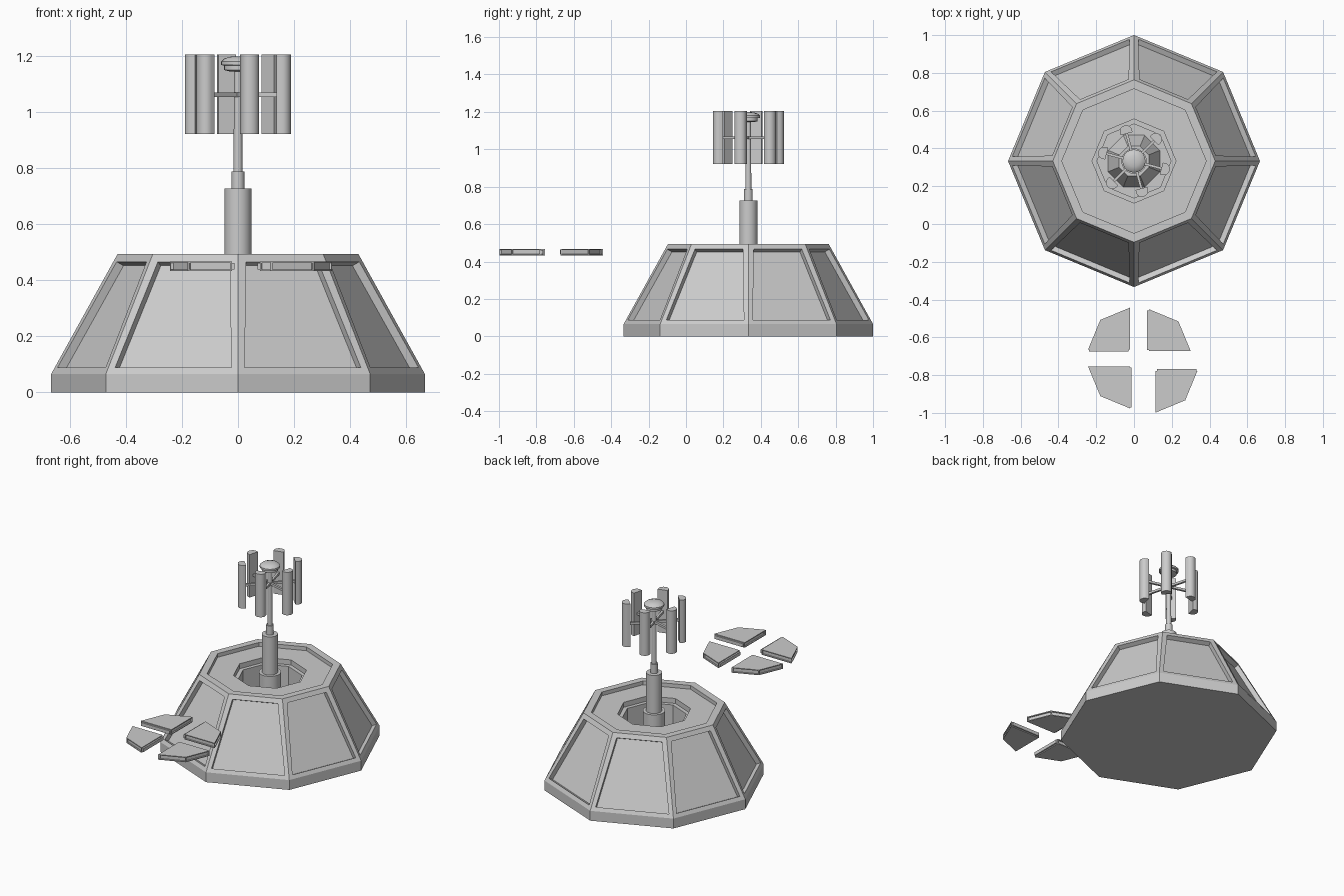
import bpy, bmesh, math
from mathutils import Vector

if "Cube" in bpy.data.objects:
    bpy.data.objects.remove(bpy.data.objects["Cube"])

CY = 1 / 3  # y of the tower axis
grey = bpy.data.materials.new("light_grey")
grey.diffuse_color = (0.6, 0.6, 0.6, 1)
grey.use_nodes = True
grey.node_tree.nodes["Principled BSDF"].inputs["Base Color"].default_value = grey.diffuse_color


def finish(bm, name, smooth=False):
    bmesh.ops.recalc_face_normals(bm, faces=bm.faces)
    me = bpy.data.meshes.new(name)
    bm.to_mesh(me)
    bm.free()
    me.materials.append(grey)
    ob = bpy.data.objects.new(name, me)
    bpy.context.collection.objects.link(ob)
    if smooth:
        bpy.context.view_layer.objects.active = ob
        ob.select_set(True)
        bpy.ops.object.shade_smooth_by_angle(angle=math.radians(35))
        ob.select_set(False)
    return ob


def lathe(profile, n, turn=0.0):
    """Closed solid of revolution: rings of n points, capped at both ends."""
    bm = bmesh.new()
    rings = []
    for r, z in profile:
        rings.append([bm.verts.new((r * math.cos(turn + math.tau * i / n),
                                    CY + r * math.sin(turn + math.tau * i / n), z))
                      for i in range(n)])
    for a, b in zip(rings, rings[1:]):
        for i in range(n):
            j = (i + 1) % n
            bm.faces.new((a[i], a[j], b[j], b[i]))
    bm.faces.new(rings[0][::-1])
    bm.faces.new(rings[-1])
    bmesh.ops.recalc_face_normals(bm, faces=bm.faces)
    bm.normal_update()
    return bm


def prism(bm, pts, z0, z1):
    lo = [bm.verts.new((x, y, z0)) for x, y in pts]
    hi = [bm.verts.new((x, y, z1)) for x, y in pts]
    n = len(pts)
    bm.faces.new(lo[::-1])
    bm.faces.new(hi)
    return [bm.faces.new((lo[i], lo[(i + 1) % n], hi[(i + 1) % n], hi[i]))
            for i in range(n)]


# Octagonal base: plinth, sloped walls, shallow top recess, stepped shaft
bm = lathe([(0.667, 0), (0.667, 0.065), (0.43, 0.493), (0.382, 0.493),
            (0.382, 0.468), (0.222, 0.468), (0.222, 0.435), (0.196, 0.435),
            (0.196, 0.2)], 8)
walls = [f for f in bm.faces if 0.2 < f.normal.z < 0.8]
bmesh.ops.inset_individual(bm, faces=walls, thickness=0.04, depth=0)
bmesh.ops.inset_individual(bm, faces=walls, thickness=0.0005, depth=-0.03)
finish(bm, "bunker_base")

# Pedestal in the shaft, and the stepped mast
finish(lathe([(0.148, 0.2), (0.085, 0.33)], 8, math.pi / 8), "pedestal")
finish(lathe([(0.067, 0.3), (0.067, 0.475), (0.048, 0.475), (0.048, 0.727),
              (0.023, 0.727), (0.023, 0.788), (0.016, 0.788), (0.014, 1.15)], 24),
       "mast", True)

# Domed cap
finish(lathe([(0.03, 1.145), (0.05, 1.15), (0.05, 1.166), (0.061, 1.168),
              (0.061, 1.18), (0.05, 1.19), (0.03, 1.197), (0.01, 1.199)], 20),
       "mast_cap", True)

# Six antenna panels (rounded outside, flat inside) on thin arms
for k in range(6):
    a = math.radians(45 + 60 * k)
    out, side = Vector((math.cos(a), math.sin(a))), Vector((-math.sin(a), math.cos(a)))
    c = Vector((0, CY))
    shape = [(0.15, -0.032)]
    shape += [(0.167 + 0.028 * math.cos(t), 0.032 * math.sin(t))
              for t in [math.pi * (i / 10 - 0.5) for i in range(11)]]
    shape += [(0.15, 0.032)]
    bm = bmesh.new()
    prism(bm, [c + out * u + side * v for u, v in shape], 0.921, 1.205)
    finish(bm, f"antenna_panel_{k + 1}", True)
    bm = bmesh.new()
    arm = [(0, -0.007), (0.155, -0.007), (0.155, 0.007), (0, 0.007)]
    prism(bm, [c + out * u + side * v for u, v in arm], 1.054, 1.069)
    finish(bm, f"antenna_arm_{k + 1}")

# Four hatch doors lifted clear: quarter octagons, grooved sides, one tongue each
doors = [(-0.022, -0.664, 90), (0.079, -0.672, 0),
         (-0.022, -0.755, 180), (0.115, -0.777, 270)]
for k, (x, y, deg) in enumerate(doors):
    bm = bmesh.new()
    pts = [(x, y)]
    for s in (0, 45, 90):
        t = math.radians(deg + s)
        pts.append((x + 0.221 * math.cos(t), y + 0.221 * math.sin(t)))
    sides = prism(bm, pts, 0.433, 0.467)
    bmesh.ops.recalc_face_normals(bm, faces=bm.faces)
    bm.normal_update()
    bmesh.ops.inset_individual(bm, faces=sides, thickness=0.008, depth=0)
    bmesh.ops.inset_individual(bm, faces=sides[:3], thickness=0.0003, depth=-0.008)
    bmesh.ops.inset_individual(bm, faces=sides[3:], thickness=0.0003, depth=0.01)
    finish(bm, f"hatch_door_{k + 1}")
